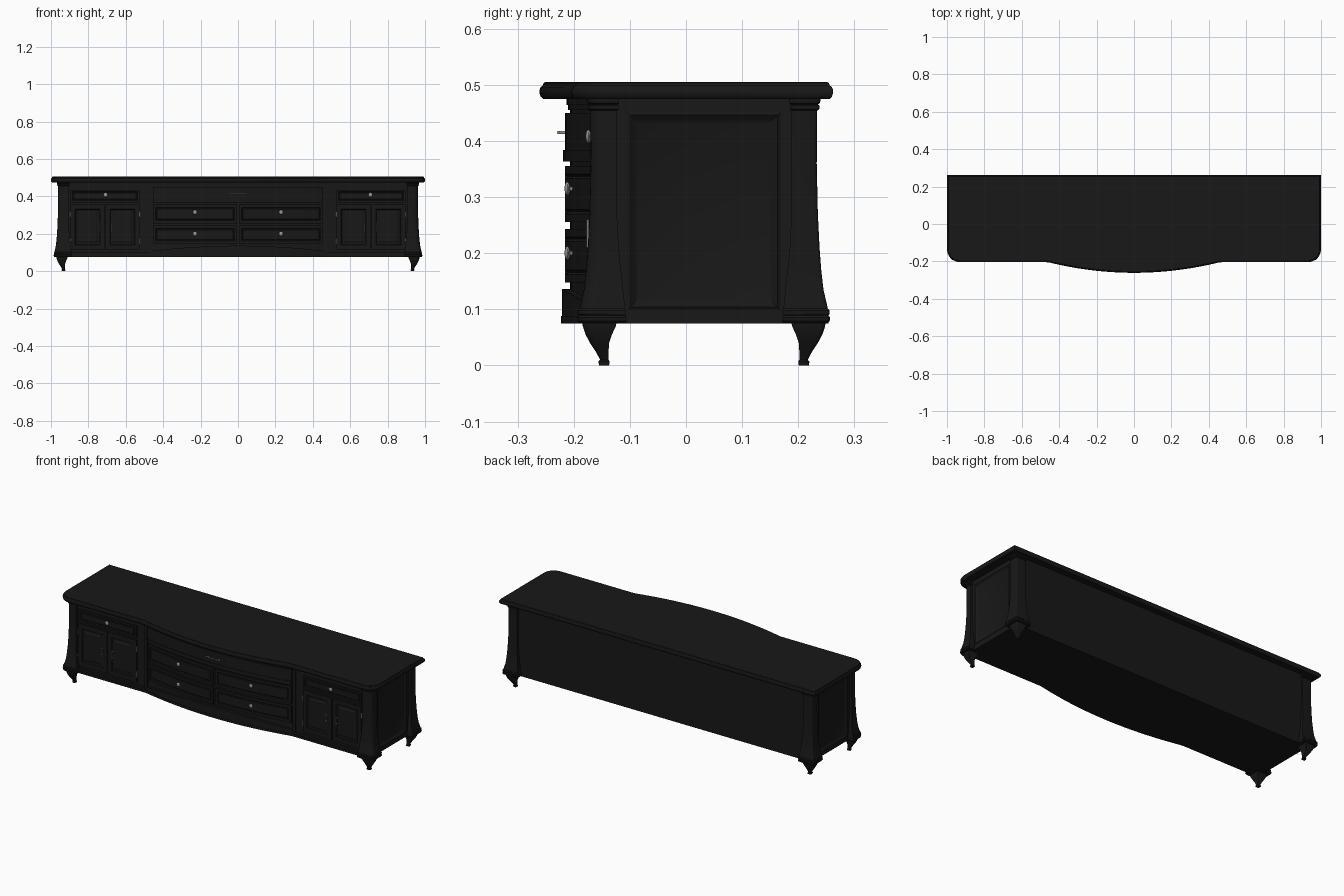
import bpy, bmesh, math
from mathutils import Matrix

if "Cube" in bpy.data.objects:
    bpy.data.objects.remove(bpy.data.objects["Cube"])


def material(name, c):
    m = bpy.data.materials.new(name)
    m.diffuse_color = (c, c, c, 1)
    m.use_nodes = True
    m.node_tree.nodes["Principled BSDF"].inputs["Base Color"].default_value = m.diffuse_color
    return m


BLACK = material("black_lacquer", 0.009)
METAL = material("grey_metal", 0.3)


def finish(name, bm, mat=BLACK, mirror=False):
    bmesh.ops.recalc_face_normals(bm, faces=bm.faces[:])
    me = bpy.data.meshes.new(name)
    bm.to_mesh(me)
    bm.free()
    me.materials.append(mat)
    ob = bpy.data.objects.new(name, me)
    bpy.context.collection.objects.link(ob)
    if mirror:
        ob.modifiers.new("mirror", 'MIRROR').use_mirror_merge = False
    bpy.context.view_layer.objects.active = ob
    ob.select_set(True)
    bpy.ops.object.shade_smooth_by_angle(angle=math.radians(30))
    ob.select_set(False)
    return ob


def loft(name, rings, **kw):
    bm = bmesh.new()
    vs = [[bm.verts.new(p) for p in r] for r in rings]
    n = len(rings[0])
    for a, b in zip(vs, vs[1:]):
        for i in range(n):
            j = (i + 1) % n
            bm.faces.new((a[i], a[j], b[j], b[i]))
    bm.faces.new(vs[0])
    bm.faces.new(vs[-1])
    return finish(name, bm, **kw)


def bow(x):
    return max(0.0, 1 - (x / 0.46) ** 2)


def front(x):
    return -0.157 - 0.05 * bow(x)


def inset(bm, faces, steps):
    for t, d in steps:
        bmesh.ops.inset_region(bm, faces=faces, thickness=t, depth=d, use_even_offset=True)


def front_panel(name, x0, x1, z0, z1, proud, steps=(), arch=0, **kw):
    """Slab that follows the bowed front, with optional inset mouldings."""
    curved = min(abs(x0), abs(x1)) < 0.45 or x0 * x1 < 0
    n = max(2, int((x1 - x0) / 0.025)) if curved else 1
    bm = bmesh.new()
    cols = []
    for i in range(n + 1):
        x = x0 + (x1 - x0) * i / n
        y, zt = front(x), z1 + arch * bow(x)
        cols.append([bm.verts.new(p) for p in
                     ((x, y - proud, z0), (x, y - proud, zt), (x, y + 0.01, zt), (x, y + 0.01, z0))])
    faces = []
    for a, b in zip(cols, cols[1:]):
        for k in range(4):
            f = bm.faces.new((a[k], a[(k + 1) % 4], b[(k + 1) % 4], b[k]))
            if k == 0:
                faces.append(f)
    bm.faces.new(cols[0])
    bm.faces.new(cols[-1])
    bmesh.ops.recalc_face_normals(bm, faces=bm.faces[:])
    inset(bm, faces, steps)
    return finish(name, bm, **kw)


# Top board with moulded edge, bowed front and rounded front corners
def top_ring(z, d):
    pts = [(1 - d, 0.262 - d, z)]
    for i in range(9):
        a = math.pi / 2 * i / 8
        pts.append((0.93 + (0.07 - d) * math.cos(a), -0.134 - (0.07 - d) * math.sin(a), z))
    for i in range(41):
        x = 0.48 - 0.96 * i / 40
        pts.append((x, -0.204 - 0.057 * bow(x) + d, z))
    return pts + [(-x, y, z) for x, y, z in reversed(pts[:10])]


loft("top_board", [top_ring(z, d) for z, d in (
    (0.475, 0.006), (0.479, 0.002), (0.485, 0), (0.491, 0), (0.496, 0.002),
    (0.499, 0.006), (0.503, 0.007), (0.505, 0.01))])

# Carcass
xs = [-0.93] + [-0.46 + 0.92 * i / 36 for i in range(37)] + [0.93]
loft("carcass", [[(x, front(x), z) for x in xs] + [(0.93, 0.222, z), (-0.93, 0.222, z)]
                 for z in (0.075, 0.476)])

# Side panels with recessed field
bm = bmesh.new()
bmesh.ops.create_cube(bm, size=1, matrix=Matrix.Translation((0.935, 0.032, 0.275))
                      @ Matrix.Diagonal((0.03, 0.32, 0.4, 1)))
inset(bm, [f for f in bm.faces if f.normal.x > 0.9],
      ((0.024, 0), (0.005, 0.003), (0.008, -0.006), (0.008, -0.004)))
finish("side_panel", bm, mirror=True)


# Flared corner posts, their collars and tapered feet
def corner(x0, x1, y0, y1, r, z):
    s = 1 if y1 > 0 else -1
    pts = [(x0, y0, z), (x1, y0, z)]
    for i in range(6):
        a = math.pi / 2 * i / 5
        pts.append((x1 - r + r * math.cos(a), y1 - s * (r - r * math.sin(a)), z))
    return pts + [(x0, y1, z)]


for label, s, yi, yo, r in (("front", -1, -0.123, -0.171, 0.025), ("back", 1, 0.188, 0.234, 0.006)):
    def ring(z, f, g):
        return corner(0.905 - g, 0.963 + f, yi - s * g, yo + s * f, r, z)
    loft(label + "_post", [ring(*v) for v in (
        (0.075, 0.02, 0.014), (0.105, 0.018, 0.014), (0.135, 0.011, 0.011), (0.17, 0.007, 0.007),
        (0.21, 0.004, 0.003), (0.27, 0.001, 0), (0.36, -0.001, 0), (0.475, 0, 0))], mirror=True)
    loft(label + "_post_base_collar", [ring(*v) for v in (
        (0.075, 0.018, 0.015), (0.079, 0.022, 0.017), (0.085, 0.023, 0.017), (0.089, 0.02, 0.015),
        (0.092, 0.022, 0.016), (0.098, 0.022, 0.016), (0.102, 0.018, 0.014))], mirror=True)
    loft(label + "_post_top_collar", [ring(*v) for v in (
        (0.454, 0, 0), (0.457, 0.004, 0.003), (0.463, 0.004, 0.003), (0.465, 0.001, 0.001),
        (0.468, 0.005, 0.004), (0.476, 0.006, 0.004))], mirror=True)
    off = 0.0 if s < 0 else 0.064
    loft(label + "_foot", [corner(0.98 - b, 0.98 - a, s * (0.193 + off - b), s * (0.193 + off - a), min(r, (b - a) * 0.35), z)
                           for z, a, b in (
        (0.08, 0.008, 0.07), (0.07, 0.009, 0.068), (0.055, 0.014, 0.061), (0.04, 0.022, 0.056),
        (0.025, 0.032, 0.055), (0.01, 0.04, 0.055), (0.007, 0.037, 0.057), (0, 0.038, 0.056))], mirror=True)

# Rails, stiles and arched apron along the bowed front
front_panel("top_front_moulding_lower", -0.92, 0.92, 0.455, 0.464, 0.003)
front_panel("top_front_moulding_upper", -0.92, 0.92, 0.464, 0.476, 0.006)
front_panel("base_front_moulding", -0.92, 0.92, 0.075, 0.088, 0.016)
front_panel("base_front_bead", -0.92, 0.92, 0.088, 0.1, 0.012)
front_panel("apron", -0.46, 0.46, 0.08, 0.108, 0.014, arch=0.028)
front_panel("divider_stile", 0.46, 0.478, 0.1, 0.456, 0.008, mirror=True)

# Centre drawers
FIELD = ((0.014, 0), (0.004, -0.004), (0.004, 0.003))
front_panel("wide_drawer", -0.455, 0.455, 0.368, 0.45, 0.009)
front_panel("wide_drawer_bead", -0.455, 0.455, 0.363, 0.384, 0.012)
for z0, z1, nm in ((0.256, 0.355, "middle_drawer"), (0.148, 0.243, "lower_drawer")):
    front_panel(nm, 0.006, 0.454, z0, z1, 0.009, FIELD, mirror=True)

# End cabinets: one drawer above two doors each
front_panel("end_drawer", 0.527, 0.895, 0.368, 0.435, 0.009, ((0.01, 0), (0.004, -0.004), (0.004, 0.003)), mirror=True)
for x0, x1, nm in ((0.527, 0.709, "inner_door"), (0.713, 0.895, "outer_door")):
    front_panel(nm, x0, x1, 0.115, 0.355, 0.009,
                ((0.024, 0), (0.004, -0.005), (0.01, 0), (0.006, 0.004)), mirror=True)


# Hardware
def rod(bm, p, r, length, axis):
    rot = {'X': Matrix.Rotation(math.pi / 2, 4, 'Y'), 'Y': Matrix.Rotation(math.pi / 2, 4, 'X'),
           'Z': Matrix()}[axis]
    bmesh.ops.create_cone(bm, cap_ends=True, segments=12, radius1=r, radius2=r, depth=length,
                          matrix=Matrix.Translation(p) @ rot)


bm = bmesh.new()
for x, z in ((0.23, 0.315), (0.23, 0.2), (0.708, 0.408)):
    y = front(x) - 0.009
    rod(bm, (x, y - 0.003, z), 0.004, 0.014, 'Y')
    bmesh.ops.create_uvsphere(bm, u_segments=16, v_segments=10, radius=1,
                              matrix=Matrix.Translation((x, y - 0.008, z)) @ Matrix.Diagonal((0.012, 0.005, 0.012, 1)))
finish("drawer_knobs", bm, mat=METAL, mirror=True)

bm = bmesh.new()
rod(bm, (0, -0.227, 0.415), 0.003, 0.09, 'X')
for x in (-0.035, 0.035):
    rod(bm, (x, -0.219, 0.415), 0.003, 0.016, 'Y')
finish("wide_drawer_pull", bm, mat=METAL)

bm = bmesh.new()
for x in (0.676, 0.742):
    rod(bm, (x, -0.175, 0.235), 0.0025, 0.05, 'Z')
    for z in (0.218, 0.252):
        rod(bm, (x, -0.169, z), 0.0025, 0.012, 'Y')
finish("door_pulls", bm, mat=METAL, mirror=True)

bm = bmesh.new()
for x in (0.524, 0.898):
    for z in (0.16, 0.305):
        rod(bm, (x, -0.164, z), 0.003, 0.03, 'Z')
finish("door_hinges", bm, mat=METAL, mirror=True)
